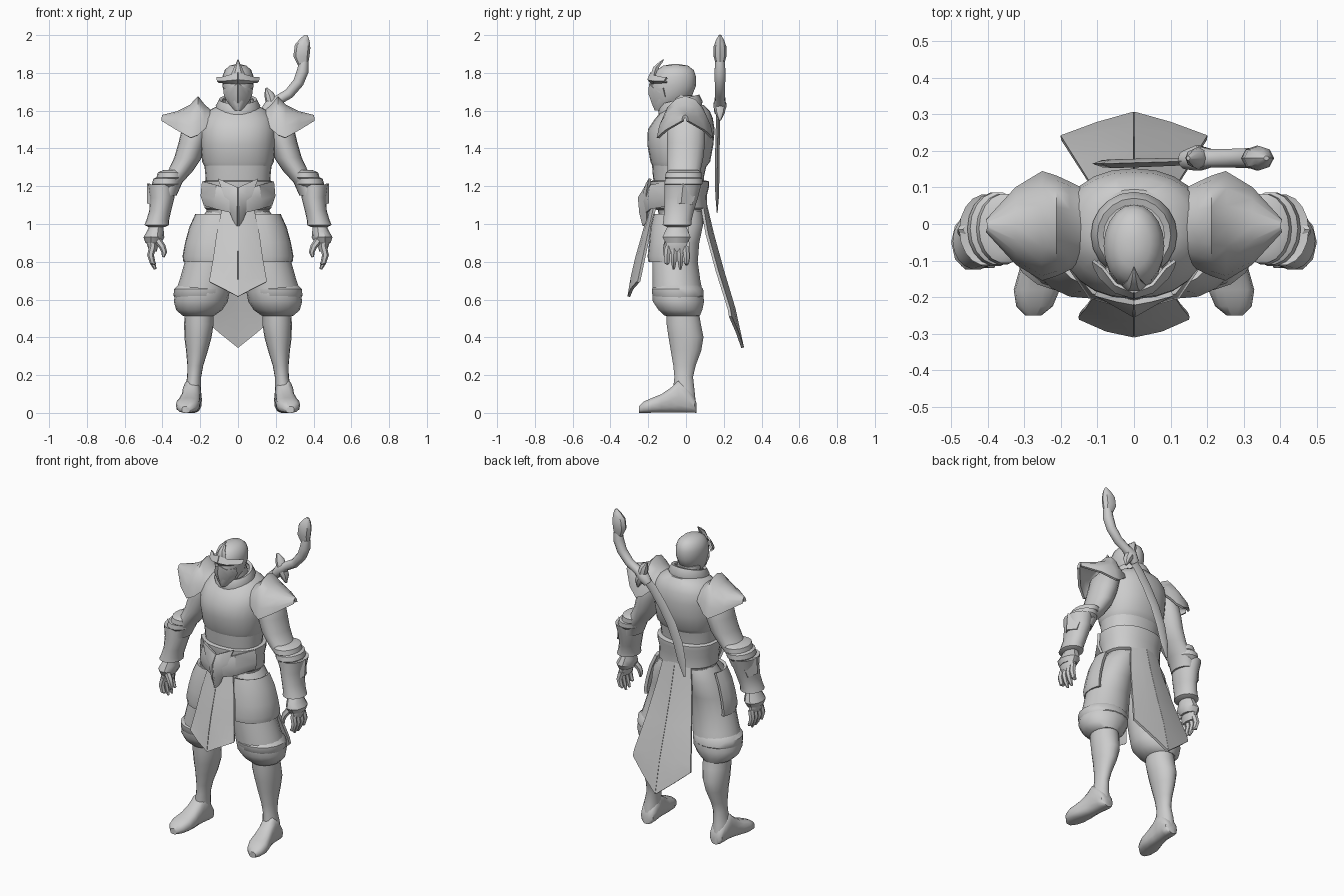
import bpy, bmesh, math
from mathutils import Vector

grey = bpy.data.materials.new("armour_grey")
grey.diffuse_color = (0.6, 0.6, 0.6, 1)


def finish(name, bm, mirror=False, thick=0):
    bmesh.ops.recalc_face_normals(bm, faces=bm.faces)
    me = bpy.data.meshes.new(name)
    bm.to_mesh(me)
    bm.free()
    me.materials.append(grey)
    ob = bpy.data.objects.new(name, me)
    bpy.context.collection.objects.link(ob)
    if thick:
        m = ob.modifiers.new("thickness", 'SOLIDIFY')
        m.thickness, m.offset = thick, 0
    if mirror:
        ob.modifiers.new("mirror", 'MIRROR')
    return ob


def skin(name, rings, closed=True, cap=True, **kw):
    """Bridge a list of point rows into a surface."""
    bm = bmesh.new()
    rows = [[bm.verts.new(p) for p in r] for r in rings]
    n = len(rows[0])
    for a, b in zip(rows, rows[1:]):
        for i in range(n if closed else n - 1):
            j = (i + 1) % n
            bm.faces.new((a[i], a[j], b[j], b[i]))
    if closed and cap:
        bm.faces.new(rows[0])
        bm.faces.new(rows[-1])
    return finish(name, bm, **kw)


def spow(v, p):
    return math.copysign(abs(v) ** p, v)


def loft(name, rings, n=18, p=1.0, axis='z', **kw):
    """Rings (x, y, z, r1, r2); level for axis z, upright for axis y."""
    out = []
    for x, y, z, r1, r2 in rings:
        row = []
        for i in range(n):
            a = 2 * math.pi * i / n
            c, s = r1 * spow(math.cos(a), p), r2 * spow(math.sin(a), p)
            row.append((x + c, y + s, z) if axis == 'z' else (x + c, y, z + s))
        out.append(row)
    return skin(name, out, **kw)


def sweep(name, pts, n=10, flat=1.0, **kw):
    """Tube through (x, y, z, r); flat scales its depth in y."""
    out = []
    for i, q in enumerate(pts):
        a, b = pts[max(i - 1, 0)], pts[min(i + 1, len(pts) - 1)]
        t = (Vector(b[:3]) - Vector(a[:3])).normalized()
        u = t.cross(Vector((0, 1, 0))).normalized()
        v = u.cross(t)
        out.append([Vector(q[:3]) + q[3] * (u * math.cos(k * 2 * math.pi / n)
                    + v * flat * math.sin(k * 2 * math.pi / n)) for k in range(n)])
    return skin(name, out, **kw)


def plate(name, rows, thick=0.015, **kw):
    return skin(name, rows, closed=False, thick=thick, **kw)


# Torso: under body and breastplate with a lower lip
loft("waist", [(0, -.02, 1.0, .17, .115), (0, -.03, 1.1, .165, .125), (0, -.04, 1.25, .172, .135),
               (0, -.03, 1.38, .185, .155)], n=24, p=.9)
loft("breastplate", [(0, -.035, 1.30, .175, .14), (0, -.03, 1.33, .19, .158), (0, -.03, 1.42, .198, .175),
                     (0, -.025, 1.5, .202, .177), (0, -.01, 1.56, .19, .152), (0, 0, 1.6, .155, .125),
                     (0, 0, 1.63, .1, .095)], n=24, p=.9)

# Neck and collar, rising towards the back
loft("neck", [(0, -.01, 1.57, .075, .075), (0, -.03, 1.68, .065, .07)])
collar = []
for r, z in ((.105, 1.585), (.112, 1.625), (.098, 1.655), (.085, 1.65)):
    collar.append([(r * math.cos(a), -.03 + r * math.sin(a), z + .025 * math.sin(a))
                   for a in [2 * math.pi * i / 20 for i in range(20)]])
skin("collar", collar, cap=False, thick=.012)

# Head with mask, brow visor and crest
loft("head", [(0, -.12, 1.60, .022, .045), (0, -.10, 1.635, .05, .08), (0, -.075, 1.68, .072, .107),
              (0, -.066, 1.73, .082, .118), (0, -.06, 1.78, .083, .113), (0, -.057, 1.815, .07, .098),
              (0, -.055, 1.838, .045, .066), (0, -.055, 1.846, .012, .02)], n=20)
plate("mask_ridge", [[(0, -.192, 1.745), (.035, -.17, 1.72), (.075, -.12, 1.72)],
                     [(0, -.195, 1.69), (.045, -.163, 1.68), (.07, -.11, 1.68)],
                     [(0, -.17, 1.62), (.025, -.155, 1.625), (.045, -.11, 1.635)]], .01, mirror=True)
plate("brow_visor", [[(0, -.185, 1.80), (.05, -.165, 1.785), (.085, -.12, 1.775), (.112, -.10, 1.775)],
                     [(0, -.2, 1.765), (.05, -.185, 1.76), (.092, -.145, 1.757), (.108, -.115, 1.758)],
                     [(0, -.18, 1.742), (.05, -.163, 1.748), (.082, -.12, 1.75), (.1, -.10, 1.752)]],
      .01, mirror=True)
loft("crest", [(0, -.165, 1.77, .03, .02), (0, -.168, 1.80, .034, .018), (0, -.158, 1.83, .02, .018),
               (0, -.135, 1.855, .009, .012), (0, -.118, 1.872, .002, .002)], n=6)

# Shoulder guards: flared caps running out to a point
rows = []
for x, top, half, low in ((.15, 1.6, .1, 1.52), (.18, 1.625, .115, 1.5), (.212, 1.67, .13, 1.47),
                          (.25, 1.625, .143, 1.455), (.32, 1.59, .1, 1.495), (.4, 1.57, .012, 1.545)):
    rows.append([(x, -.005 + half * math.sin(v * 1.5), low + (top - low) * math.cos(v * 1.57))
                 for v in [k / 4 - 1 for k in range(9)]])
plate("shoulder_guard", rows, mirror=True)

# Arms
loft("upper_arm", [(.19, 0, 1.58, .05, .07), (.215, 0, 1.52, .078, .1), (.24, 0, 1.43, .075, .102),
                   (.265, -.005, 1.35, .073, .098), (.305, -.01, 1.28, .066, .088),
                   (.36, -.012, 1.22, .066, .085), (.385, -.02, 1.15, .06, .08)], mirror=True)
loft("bracer", [(.395, -.015, 1.205, .06, .085), (.405, -.016, 1.21, .073, .098), (.402, -.025, 1.14, .066, .09),
                (.412, -.037, 1.07, .058, .08), (.425, -.045, 1.02, .06, .076),
                (.43, -.047, .995, .066, .078), (.43, -.047, .985, .045, .055)], mirror=True)
for name, x, z, r in (("elbow_band_upper", .352, 1.255, .064), ("elbow_band_lower", .372, 1.222, .068)):
    loft(name, [(x - .008, -.012, z + .03, r - .012, r + .012), (x, -.012, z + .018, r + .008, r + .032),
                (x + .006, -.014, z - .01, r + .01, r + .034), (x + .012, -.014, z - .03, r - .008, r + .014)],
         mirror=True)
plate("elbow_spike", [[(.43, -.08, 1.17), (.475, -.015, 1.215), (.43, .05, 1.17)],
                      [(.45, -.06, 1.1), (.475, -.025, 1.11), (.45, .03, 1.1)]], mirror=True)

# Hands
loft("wrist_cuff", [(.43, -.047, 1.0, .035, .045), (.438, -.05, .96, .045, .065), (.445, -.05, .93, .055, .078),
                    (.448, -.05, .9, .042, .06)], n=10, mirror=True)
loft("palm", [(.44, -.05, .96, .03, .045), (.452, -.05, .9, .033, .06), (.45, -.05, .855, .02, .055)],
     n=10, mirror=True)
for i, (y, tip) in enumerate(((-.1, .79), (-.065, .762), (-.03, .76), (.003, .785))):
    sweep(f"finger_{i + 1}", [(.452, y * .9 - .005, .88, .019), (.463, y, .835, .018), (.452, y, .795, .015),
                              (.438, y, tip, .007)], n=6, mirror=True)
sweep("thumb", [(.43, -.09, .92, .02), (.4, -.105, .88, .018), (.39, -.108, .85, .015), (.396, -.11, .825, .007)],
      n=6, mirror=True)

# Baggy trousers and lower legs
loft("trouser_leg", [(.08, -.02, 1.07, .085, .105), (.11, -.025, 1.0, .108, .118), (.13, -.05, .9, .118, .122),
                     (.15, -.058, .8, .132, .122), (.172, -.05, .7, .138, .128), (.188, -.045, .64, .143, .135),
                     (.197, -.04, .59, .143, .138), (.205, -.03, .545, .122, .118), (.21, -.02, .515, .085, .095),
                     (.21, -.015, .51, .06, .07)], mirror=True)
loft("trouser_fold", [(.188, -.045, .68, .125, .118), (.192, -.045, .655, .147, .138),
                      (.195, -.042, .62, .146, .138), (.198, -.04, .6, .13, .12)], mirror=True)
loft("shin", [(.207, -.02, .56, .075, .085), (.207, -.012, .47, .078, .092), (.212, 0, .4, .072, .094),
              (.217, 0, .33, .058, .082), (.226, -.008, .25, .042, .06), (.232, -.012, .19, .037, .05),
              (.24, -.012, .12, .044, .058), (.242, -.01, .06, .048, .062)], mirror=True)
# Boots: upright slices from heel to toe, resting on the floor
loft("boot", [(x, y, h / 2, w, h / 2) for x, y, w, h in
              ((.24, .056, .025, .05), (.24, .045, .042, .085), (.241, .01, .05, .14), (.245, -.04, .05, .175),
               (.25, -.08, .05, .135), (.257, -.13, .058, .1), (.266, -.18, .063, .08), (.272, -.225, .05, .06),
               (.275, -.25, .022, .035))], n=14, p=.75, axis='y', mirror=True)

# Belt, buckle and side wings
loft("belt", [(0, -.03, 1.075, .165, .125), (0, -.03, 1.085, .178, .142), (0, -.035, 1.15, .178, .145),
              (0, -.035, 1.2, .188, .158), (0, -.035, 1.225, .188, .158), (0, -.035, 1.23, .17, .14)], n=24, p=.9)
plate("belt_wing", [[(.03, -.205, 1.17), (.11, -.185, 1.205), (.185, -.09, 1.225)],
                    [(.03, -.222, 1.12), (.12, -.197, 1.13), (.192, -.09, 1.15)],
                    [(.03, -.21, 1.06), (.11, -.185, 1.08), (.175, -.08, 1.1)]], mirror=True)
plate("buckle", [[(0, -.215, 1.19), (.05, -.205, 1.215), (.105, -.19, 1.24)],
                 [(0, -.248, 1.14), (.04, -.225, 1.15), (.075, -.205, 1.16)],
                 [(0, -.242, 1.06), (.03, -.222, 1.07), (.045, -.205, 1.08)],
                 [(0, -.225, .99), (.008, -.215, 1.0), (.016, -.205, 1.01)]], mirror=True)

# Hanging cloths, each pointed at the bottom
plate("front_cloth", [[(0, -.185, 1.09), (.045, -.18, 1.09), (.08, -.165, 1.09)],
                      [(0, -.225, .95), (.06, -.215, .95), (.11, -.195, .95)],
                      [(0, -.262, .82), (.07, -.25, .815), (.13, -.225, .81)],
                      [(0, -.285, .72), (.075, -.27, .71), (.15, -.248, .7)],
                      [(0, -.303, .615), (.075, -.287, .655), (.148, -.255, .692)]], mirror=True)
plate("back_cloth", [[(0, .1, 1.12), (.045, .095, 1.12), (.09, .08, 1.12)],
                     [(0, .14, .95), (.06, .132, .95), (.12, .11, .95)],
                     [(0, .195, .75), (.075, .185, .75), (.155, .165, .75)],
                     [(0, .255, .55), (.1, .245, .55), (.195, .228, .55)],
                     [(0, .3, .345), (.1, .272, .425), (.2, .235, .51)]], mirror=True)

# Thigh plates wrapped round the front and outer side
rows = []
for z, cx, r in ((1.05, .1, .118), (.98, .115, .135), (.9, .13, .142), (.83, .135, .15), (.8, .135, .146)):
    rows.append([(cx + r * math.cos(a), -.045 + r * math.sin(a), z)
                 for a in [math.radians(-95 + 20 * k) for k in range(7)]])
plate("thigh_plate", rows, .018, mirror=True)

# Curved sword slung across the back
sweep("sword_grip", [(.14, .175, 1.59, .026), (.175, .18, 1.63, .036), (.21, .18, 1.655, .026), (.27, .18, 1.69, .027),
                     (.32, .18, 1.75, .029), (.343, .18, 1.81, .031), (.348, .18, 1.86, .025)])
sweep("sword_pommel", [(.345, .18, 1.84, .026), (.336, .18, 1.89, .043), (.342, .18, 1.94, .042),
                       (.355, .18, 1.975, .026), (.362, .18, 2.0, .008)], n=8, flat=.8)
sweep("sword_guard", [(.148, .18, 1.72, .006), (.165, .18, 1.685, .026), (.18, .18, 1.63, .032),
                      (.2, .18, 1.59, .026), (.21, .18, 1.55, .006)], n=8)
sweep("sword_blade", [(.17, .172, 1.62, .028), (.11, .17, 1.56, .031), (.045, .168, 1.47, .033),
                      (-.015, .166, 1.37, .034), (-.06, .165, 1.26, .034), (-.087, .165, 1.15, .028),
                      (-.105, .165, 1.06, .006)], n=4, flat=.35)

# Apply modifiers and shade smoothly with crisp edges
bpy.ops.object.select_all(action='SELECT')
bpy.context.view_layer.objects.active = bpy.context.selected_objects[0]
bpy.ops.object.convert(target='MESH')
bpy.ops.object.shade_smooth_by_angle(angle=math.radians(40))
